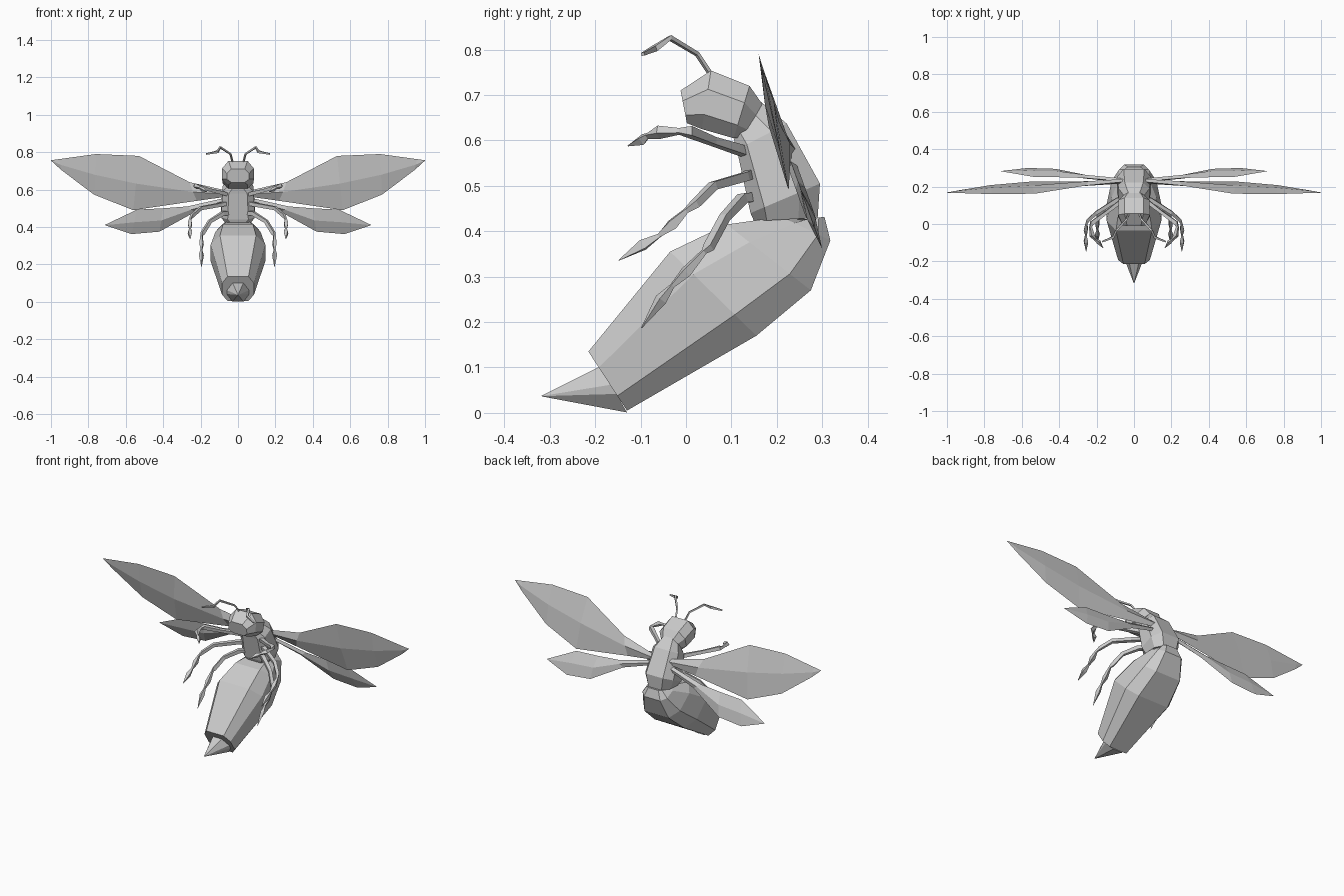
import bpy, bmesh
from mathutils import Vector


def make(name, rings, mirror=False):
    """Skin a list of equal-length vertex rings into a closed flat-shaded mesh."""
    bm = bmesh.new()
    loops = [[bm.verts.new(p) for p in ring] for ring in rings]
    n = len(loops[0])
    for a, b in zip(loops, loops[1:]):
        for i in range(n):
            j = (i + 1) % n
            bm.faces.new((a[i], a[j], b[j], b[i]))
    bm.faces.new(loops[0])
    bm.faces.new(loops[-1][::-1])
    bmesh.ops.remove_doubles(bm, verts=bm.verts, dist=0.0005)
    bmesh.ops.recalc_face_normals(bm, faces=bm.faces)
    me = bpy.data.meshes.new(name)
    bm.to_mesh(me)
    bm.free()
    ob = bpy.data.objects.new(name, me)
    bpy.context.collection.objects.link(ob)
    if mirror:
        ob.modifiers.new("Mirror", 'MIRROR').use_mirror_merge = False
    return ob


def body(name, sections, flat=0.6, t1=0.27, t2=0.75):
    """Eight-sided sections: belly y,z / back y,z / half width."""
    rings = []
    for vy, vz, dy, dz, w in sections:
        half = []
        for t, f in ((0, flat), (t1, 1), (t2, 1), (1, flat)):
            half.append((w * f, vy + (dy - vy) * t, vz + (dz - vz) * t))
        rings.append(half + [(-x, y, z) for x, y, z in reversed(half)])
    return make(name, rings)


def limb(name, pts):
    """Four-sided tapered tube through (x, y, z, radius), mirrored."""
    P = [Vector(p[:3]) for p in pts]
    rings = []
    for i, p in enumerate(P):
        d = (P[min(i + 1, len(P) - 1)] - P[max(i - 1, 0)]).normalized()
        u = d.cross(Vector((0.3, 0.5, 0.8))).normalized()
        v = d.cross(u)
        r = pts[i][3]
        rings.append([p + u * r, p + v * r, p - u * r, p - v * r])
    return make(name, rings, True)


def wing(name, stations, plane, thick):
    """Lens-section wing; stations are (upper x,z, lower x,z)."""
    rings = []
    for (ux, uz, lx, lz), th in zip(stations, thick):
        u = Vector((ux, plane(ux, uz), uz))
        l = Vector((lx, plane(lx, lz), lz))
        m = u.lerp(l, 0.5)
        o = Vector((0, th, th * 0.25))
        rings.append([u, m - o, l, m + o])
    return make(name, rings, True)


# Head
body("head", [
    (0.002, 0.638, -0.012, 0.710, 0.060),
    (0.035, 0.625, 0.055, 0.754, 0.085),
    (0.105, 0.605, 0.140, 0.720, 0.083),
    (0.125, 0.605, 0.168, 0.680, 0.055)], 0.6, 0.25, 0.68)

# Thorax
body("thorax", [
    (0.105, 0.605, 0.165, 0.685, 0.050),
    (0.112, 0.580, 0.222, 0.637, 0.082),
    (0.142, 0.440, 0.295, 0.505, 0.092),
    (0.150, 0.422, 0.290, 0.430, 0.070)], 0.6, 0.2, 0.7)

# Abdomen
body("abdomen", [
    (0.255, 0.425, 0.305, 0.432, 0.050),
    (0.210, 0.432, 0.318, 0.380, 0.080),
    (0.090, 0.415, 0.275, 0.270, 0.120),
    (-0.035, 0.355, 0.155, 0.170, 0.146),
    (-0.215, 0.135, -0.130, 0.005, 0.085)], 0.66)

# Stinger
body("stinger", [
    (-0.188, 0.103, -0.130, 0.001, 0.060),
    (-0.318, 0.038, -0.316, 0.036, 0.001)], 0.5, 0.4, 0.6)

# Wings
wing("fore_wings", [
    (0.04, 0.590, 0.04, 0.565), (0.26, 0.640, 0.22, 0.540),
    (0.53, 0.780, 0.56, 0.490), (0.76, 0.790, 0.77, 0.573),
    (0.955, 0.763, 0.945, 0.705), (1.0, 0.757, 0.999, 0.754)],
    lambda x, z: 0.16 + (0.79 - z) * 0.22 + 0.025 * max(0, 1 - x * 2),
    (0.012, 0.012, 0.012, 0.010, 0.004, 0.001))
wing("hind_wings", [
    (0.05, 0.560, 0.05, 0.535), (0.27, 0.510, 0.23, 0.480),
    (0.40, 0.500, 0.42, 0.375), (0.54, 0.493, 0.57, 0.362),
    (0.71, 0.412, 0.708, 0.408)],
    lambda x, z: 0.25 + (0.5 - z) * 0.36,
    (0.010, 0.010, 0.010, 0.009, 0.001))

# Legs, with lozenge-shaped feet
limb("front_legs", [
    (0.040, 0.145, 0.570, 0.014), (0.085, 0.110, 0.582, 0.014),
    (0.150, 0.060, 0.598, 0.012), (0.225, 0.005, 0.620, 0.015),
    (0.232, -0.015, 0.620, 0.008), (0.225, -0.060, 0.618, 0.015),
    (0.205, -0.085, 0.610, 0.007), (0.190, -0.095, 0.602, 0.013),
    (0.165, -0.128, 0.588, 0.001)])
limb("middle_legs", [
    (0.040, 0.150, 0.530, 0.014), (0.090, 0.130, 0.520, 0.014),
    (0.200, 0.060, 0.500, 0.013), (0.245, 0.020, 0.460, 0.012),
    (0.255, 0.000, 0.445, 0.007), (0.257, -0.030, 0.415, 0.015),
    (0.257, -0.060, 0.390, 0.006), (0.257, -0.095, 0.370, 0.015),
    (0.256, -0.148, 0.336, 0.001)])
limb("rear_legs", [
    (0.040, 0.155, 0.475, 0.014), (0.080, 0.125, 0.473, 0.015),
    (0.150, 0.085, 0.430, 0.013), (0.190, 0.050, 0.365, 0.013),
    (0.195, 0.040, 0.355, 0.007), (0.195, 0.000, 0.310, 0.014),
    (0.196, -0.030, 0.280, 0.006), (0.196, -0.055, 0.250, 0.014),
    (0.195, -0.098, 0.187, 0.001)])

# Antennae
limb("antennae", [
    (0.028, 0.058, 0.740, 0.006), (0.040, 0.025, 0.790, 0.006),
    (0.095, -0.035, 0.826, 0.007), (0.110, -0.070, 0.802, 0.009),
    (0.170, -0.095, 0.790, 0.005)])
